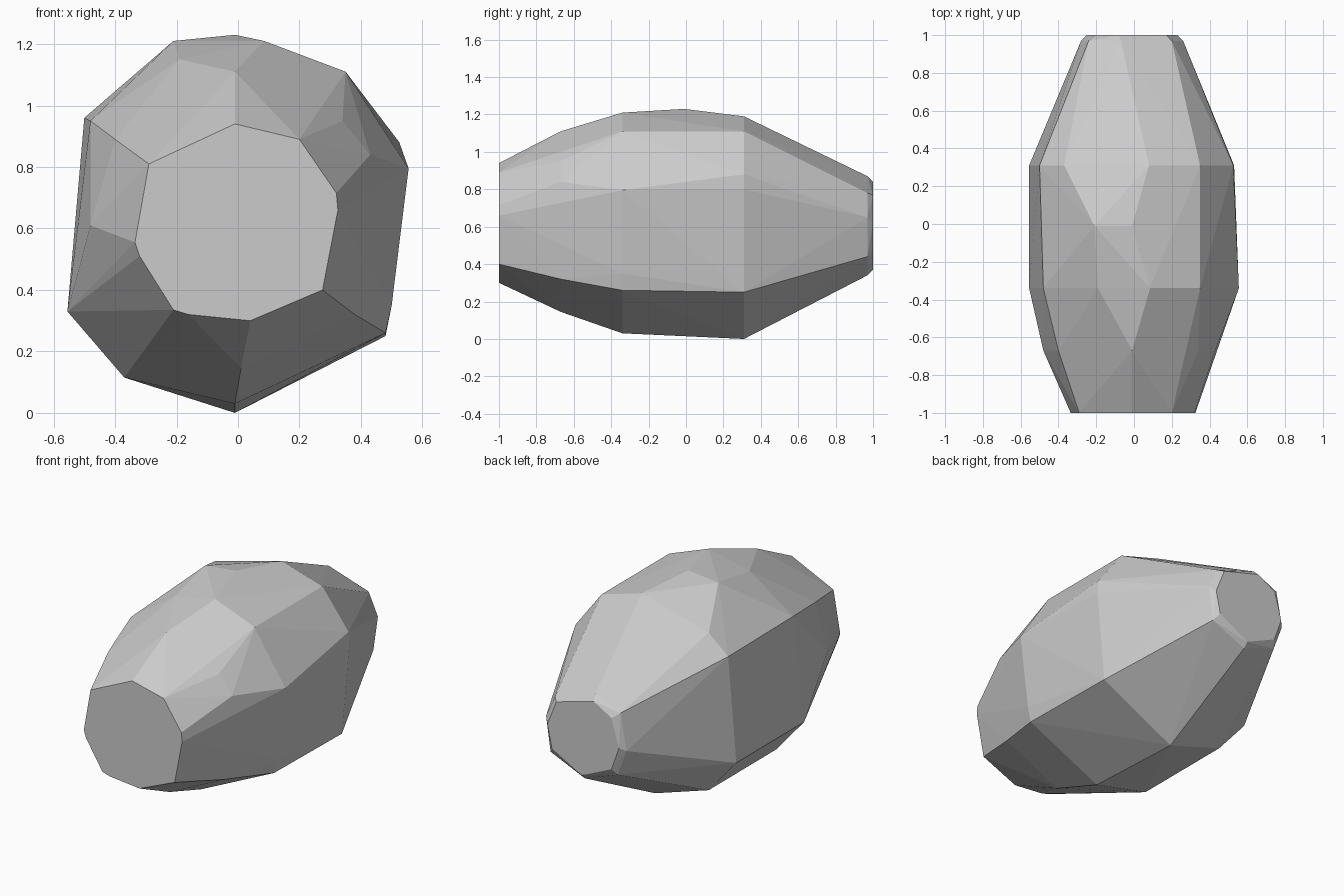
import bpy, bmesh

# Cross-sections along the length: y -> (x, z) outline points
sections = {
    -1.0: [(-.29, .81), (-.01, .94), (.20, .89), (.32, .715), (.325, .66), (.275, .40),
           (.04, .30), (-.16, .32), (-.21, .335), (-.32, .51), (-.335, .555)],
    -.67: [(-.01, 1.11), (.34, .95), (.43, .84), (.38, .32), (.01, .145),
           (-.48, .61), (-.40, .89)],
    -.34: [(-.19, 1.15), (.085, 1.21), (.35, 1.11), (.555, .795), (.50, .35), (.48, .26),
           (-.01, .03), (-.37, .115), (-.555, .33), (-.48, .95)],
    -.01: [(-.21, 1.21), (-.01, 1.23)],
    .31: [(-.37, 1.07), (.08, 1.19), (.35, 1.11), (.525, .88), (.53, .80), (.48, .25),
          (-.01, 0), (-.10, .03), (-.37, .115), (-.555, .33), (-.50, .96)],
    .97: [(-.24, .80), (-.07, .87), (.20, .78), (.26, .65), (.23, .44), (.0, .34),
          (-.22, .42), (-.28, .58)],
    1.0: [(-.08, .84), (.17, .77), (.23, .62), (.20, .48), (.0, .37), (-.20, .46),
          (-.25, .60), (-.20, .77)],
}

# Faceted stone: convex skin around the sections
bm = bmesh.new()
for y, outline in sections.items():
    for x, z in outline:
        bm.verts.new((x, y, z))
bmesh.ops.convex_hull(bm, input=list(bm.verts))
bmesh.ops.delete(bm, geom=[v for v in bm.verts if not v.link_faces], context='VERTS')
bmesh.ops.dissolve_limit(bm, angle_limit=.02, verts=list(bm.verts), edges=list(bm.edges))
bmesh.ops.recalc_face_normals(bm, faces=list(bm.faces))
mesh = bpy.data.meshes.new("faceted_stone")
bm.to_mesh(mesh)
bm.free()
stone = bpy.data.objects.new("faceted_stone", mesh)
bpy.context.collection.objects.link(stone)
